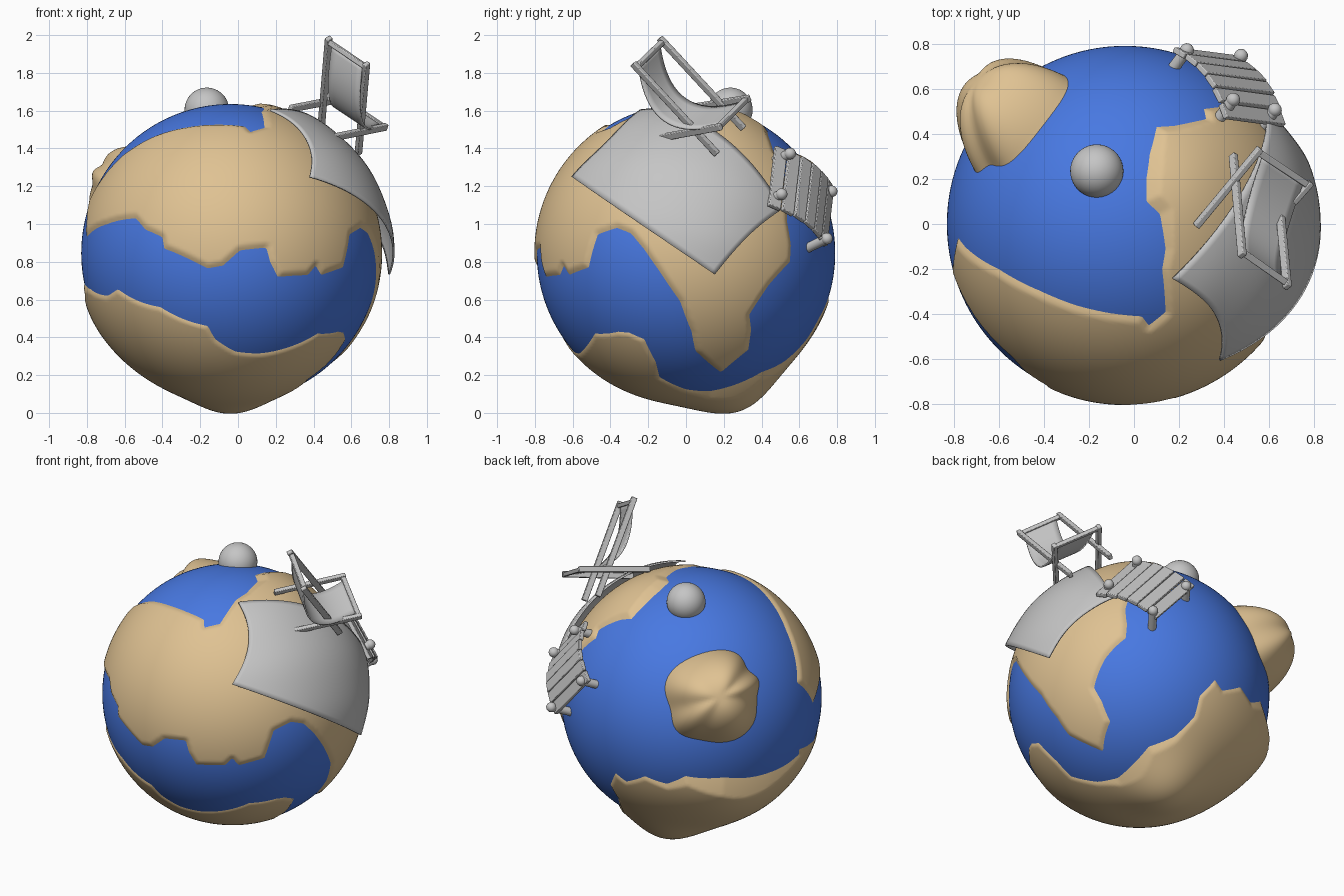
import bpy, bmesh, math
from mathutils import Vector as V, Matrix

if "Cube" in bpy.data.objects:
    bpy.data.objects.remove(bpy.data.objects["Cube"])

C, R = V((-0.04, 0, 0.845)), 0.79          # globe centre and sea radius


def material(name, rgb):
    m = bpy.data.materials.new(name)
    m.diffuse_color = (*rgb, 1)
    m.use_nodes = True
    m.node_tree.nodes["Principled BSDF"].inputs["Base Color"].default_value = m.diffuse_color
    return m


SEA = material("sea blue", (0.065, 0.19, 0.76))
SAND = material("sand", (0.74, 0.54, 0.29))
GREY = material("light grey", (0.56, 0.56, 0.56))


def finish(bm, name, mat, angle=35):
    bmesh.ops.recalc_face_normals(bm, faces=bm.faces)
    me = bpy.data.meshes.new(name)
    bm.to_mesh(me)
    bm.free()
    me.materials.append(mat)
    ob = bpy.data.objects.new(name, me)
    bpy.context.collection.objects.link(ob)
    bpy.ops.object.select_all(action='DESELECT')
    ob.select_set(True)
    bpy.context.view_layer.objects.active = ob
    bpy.ops.object.shade_smooth_by_angle(angle=math.radians(angle))
    return ob


# sea
bm = bmesh.new()
bmesh.ops.create_icosphere(bm, subdivisions=6, radius=R, matrix=Matrix.Translation(C))
finish(bm, "sea", SEA)


# coast points: two coordinates seen in one view, the third lies on the sea sphere
def on_sphere(pairs, missing, sign):
    out = []
    for a, b in pairs:
        p = [a, b]
        p.insert(missing, C[missing])
        p = V(p) - C
        p[missing] = sign * math.sqrt(max(0, R * R - p.length_squared))
        out.append(p.normalized())
    return out


big_front = [(-.80, .93), (-.69, 1.0), (-.54, 1.03), (-.49, .97), (-.40, .93), (-.39, .87),
             (-.23, .80), (-.16, .765), (-.08, .78), (.01, .86), (.15, .875), (.17, .80),
             (.21, .72), (.37, .73), (.41, .78), (.44, .73), (.555, .77), (.59, .945)]
big_side = [(-.365, .98), (-.29, .95), (-.22, .865), (-.14, .75), (-.03, .59), (.03, .43),
            (.05, .33), (.185, .215), (.33, .335), (.345, .44), (.335, .52), (.44, .68),
            (.55, .80), (.555, .89), (.535, 1.01)]
big_top = [(.31, .51), (.32, .465), (.18, .435), (.10, .43), (.07, .31), (.055, .2),
           (.055, .10), (.115, .045), (.14, -.11), (.125, -.2), (.14, -.39), (.065, -.45),
           (.035, -.41), (-.11, -.395), (-.26, -.36), (-.42, -.295), (-.6, -.2),
           (-.75, -.10), (-.78, -.06)]
low_front = [(-.78, .655), (-.69, .62), (-.635, .655), (-.41, .56), (-.16, .46), (-.12, .39),
             (-.015, .325), (.115, .315), (.275, .35), (.42, .42), (.53, .43)]
low_side = [(-.3, .425), (-.22, .39), (-.16, .27), (-.14, .19), (0, .125), (.126, .115)]
low_back = [(.261, .402, -.627), (.159, .52, -.572), (.095, .636, -.459), (.108, .70, -.349),
            (.033, .755, -.231), (-.036, .74, -.275), (-.177, .744, -.2), (-.302, .691, -.238),
            (-.41, .647, -.17), (-.585, .49, -.193), (-.723, .214, -.232),
            (-.759, -.05, -.195), (-.775, -.03, -.155)]


class Coast:
    """Closed outline on the sphere with a signed distance, positive inland."""

    def __init__(self, pts, centre):
        self.c = V(centre).normalized()
        self.a = self.c.orthogonal().normalized()
        self.b = self.c.cross(self.a)
        q = [self.flat(p) for p in pts]
        self.edges = [(*q[i - 1], *q[i]) for i in range(len(q))]

    def flat(self, p):
        k = 2 / max(1e-3, 1 + p.dot(self.c))
        return p.dot(self.a) * k, p.dot(self.b) * k

    def distance(self, p):
        if p.dot(self.c) < -0.75:
            return -1
        x, y = self.flat(p)
        best, inside = 1e9, False
        for x0, y0, x1, y1 in self.edges:
            dx, dy, ex, ey = x1 - x0, y1 - y0, x - x0, y - y0
            t = min(1, max(0, (ex * dx + ey * dy) / (dx * dx + dy * dy + 1e-12)))
            best = min(best, (ex - t * dx) ** 2 + (ey - t * dy) ** 2)
            if (y0 > y) != (y1 > y) and x < x0 + dx * (y - y0) / dy:
                inside = not inside
        d = math.sqrt(best) * R * (1 + p.dot(self.c)) / 2
        return d if inside else -d


big = Coast(on_sphere(big_front, 1, -1) + on_sphere(big_side, 0, 1) + on_sphere(big_top, 2, 1),
            (.35, -.35, .45))
low = Coast(on_sphere(low_front, 1, -1) + on_sphere(low_side, 0, 1)
            + [V(p).normalized() for p in low_back], (-.15, .2, -.8))
ISLE = V((-.52, .50, .33)).normalized()


def hill(p, at, width):
    return math.exp(-(p - V(at).normalized()).length_squared / width ** 2)


def big_height(p):
    d = big.distance(p)
    return min(.5 * d, .013 + .02 * hill(p, (.26, .2, .76), .3))


def low_height(p):
    d = low.distance(p)
    top = .008 + .085 * hill(p, (0, .29, -.84), .28) + .06 * hill(p, (-.69, .44, -.3), .4)
    return min(.6 * d, top)


def isle_height(p):
    a = p.angle(ISLE)
    wobble = .02 * math.sin(5 * math.atan2(p.z - ISLE.z, p.x - ISLE.x))
    d = (.37 + wobble - a) * R
    return .215 * math.sin(min(1, d / .27) * math.pi / 2) if d > 0 else d


# land masses: a fine sphere pushed out inland and trimmed below the sea
for name, height in (("main_continent", big_height), ("lower_continent", low_height),
                     ("mountain_island", isle_height)):
    bm = bmesh.new()
    bmesh.ops.create_icosphere(bm, subdivisions=7, radius=1)
    low_verts = []
    for v in bm.verts:
        p = v.co.normalized()
        h = height(p)
        v.co = C + p * (R + max(h, -.02))
        if h < -.018:
            low_verts.append(v)
    bmesh.ops.delete(bm, geom=low_verts, context='VERTS')
    finish(bm, name, SAND, 50)


# sheet from a function of u, v, with thickness
def sheet(name, f, nu, nv, thick):
    bm = bmesh.new()
    g = [[bm.verts.new(f(i / nu, j / nv)) for j in range(nv + 1)] for i in range(nu + 1)]
    for i in range(nu):
        for j in range(nv):
            bm.faces.new((g[i][j], g[i + 1][j], g[i + 1][j + 1], g[i][j + 1]))
    ob = finish(bm, name, GREY)
    mod = ob.modifiers.new("thickness", 'SOLIDIFY')
    mod.thickness, mod.offset = thick, 0


# beach towel draped over the globe
TA, TB = V((.17, -.24, 1.60)) - C, V((.38, -.605, 1.25)) - C
TD, TC = V((.59, .51, 1.08)) - C, V((.79, .15, .735)) - C


def towel(u, v):
    s = u + .09 * math.sin(math.pi * v) * (1 - u) - .04 * math.sin(math.pi * v) * u
    p = TA.lerp(TB, v).lerp(TD.lerp(TC, v), s)
    r = (.822 * (1 - v) + .84 * v) * (1 - u) + (.838 * (1 - v) + .86 * v) * u
    r += .016 * math.sin(math.pi * u) + .003 * math.sin(9 * u + 4 * v) * math.sin(7 * v)
    return C + p.normalized() * r


sheet("beach_towel", towel, 32, 20, .01)

# ball
bm = bmesh.new()
bmesh.ops.create_uvsphere(bm, u_segments=40, v_segments=24, radius=.118,
                          matrix=Matrix.Translation((-.165, .235, 1.604)))
finish(bm, "ball", GREY)


def beam(name, a, b, normal, wide, thick):
    a, b = V(a), V(b)
    x = (b - a).normalized()
    z = (V(normal) - x * x.dot(V(normal))).normalized()
    m = Matrix((x * (b - a).length, z.cross(x) * wide, z * thick)).transposed().to_4x4()
    m.translation = (a + b) / 2
    bm = bmesh.new()
    bmesh.ops.create_cube(bm, size=1, matrix=m)
    ob = finish(bm, name, GREY)
    mod = ob.modifiers.new("soft edges", 'BEVEL')
    mod.width, mod.segments = .004, 2


# dock: six planks along an arc
N = V((.46, .61, .30)).normalized()
A0, B0 = V((.405, .465, 1.41)), V((.665, .43, 1.10))
A1, B1 = V((.17, .775, 1.19)), V((.44, .74, .88))
along = (A1 - A0).normalized()
for i in range(6):
    t = (i + .5) / 6
    lift = N * .055 * math.sin(math.pi * t)
    tilt = N + along * .4 * (t - .5) * 2
    beam(f"dock_plank_{i + 1}", A0.lerp(A1, t) + lift, B0.lerp(B1, t) + lift, tilt, .071, .026)

# dock posts with round heads
for i, p in enumerate(((.435, .545, 1.37), (.62, .5, 1.155), (.23, .765, 1.17), (.47, .74, .92))):
    p = V(p)
    turn = N.to_track_quat('Z', 'Y').to_matrix().to_4x4()
    bm = bmesh.new()
    bmesh.ops.create_cone(bm, cap_ends=True, segments=20, radius1=.026, radius2=.026, depth=.15,
                          matrix=Matrix.Translation(p - N * .065) @ turn)
    bmesh.ops.create_uvsphere(bm, u_segments=20, v_segments=12, radius=.031,
                              matrix=Matrix.Translation(p + N * .008) @ turn)
    finish(bm, f"dock_post_{i + 1}", GREY)

# deck chair frame
back_l, back_r = ((.48, -.14, 1.985), (.44, .305, 1.505)), ((.68, -.28, 1.85), (.637, .165, 1.37))
seat_l, seat_r = ((.275, -.01, 1.61), (.56, .335, 1.665)), ((.49, -.145, 1.455), (.785, .185, 1.515))
side = V(back_r[0]) - V(back_l[0])
for name, (a, b) in (("back_rail_left", back_l), ("back_rail_right", back_r),
                     ("seat_rail_left", seat_l), ("seat_rail_right", seat_r)):
    beam(name, a, b, side, .036, .026)
for name, l, r in (("back_top_bar", V(back_l[0]).lerp(V(back_l[1]), .04),
                    V(back_r[0]).lerp(V(back_r[1]), .04)),
                   ("seat_front_bar", V(seat_l[1]).lerp(V(seat_l[0]), .04),
                    V(seat_r[1]).lerp(V(seat_r[0]), .04))):
    beam(name, l, r, (0, 0, 1), .03, .026)

# chair fabric hanging between the two bars
SAG = V((-.05, -.085, -.14))


def fabric(u, v):
    w = .1 + .8 * v
    top = V(back_l[0]).lerp(V(back_r[0]), w) + V((0, .015, -.02))
    front = V(seat_l[1]).lerp(V(seat_r[1]), w) + V((-.01, -.01, 0))
    return top.lerp(front, u) + SAG * 4 * u * (1 - u)


sheet("chair_fabric", fabric, 24, 6, .01)
